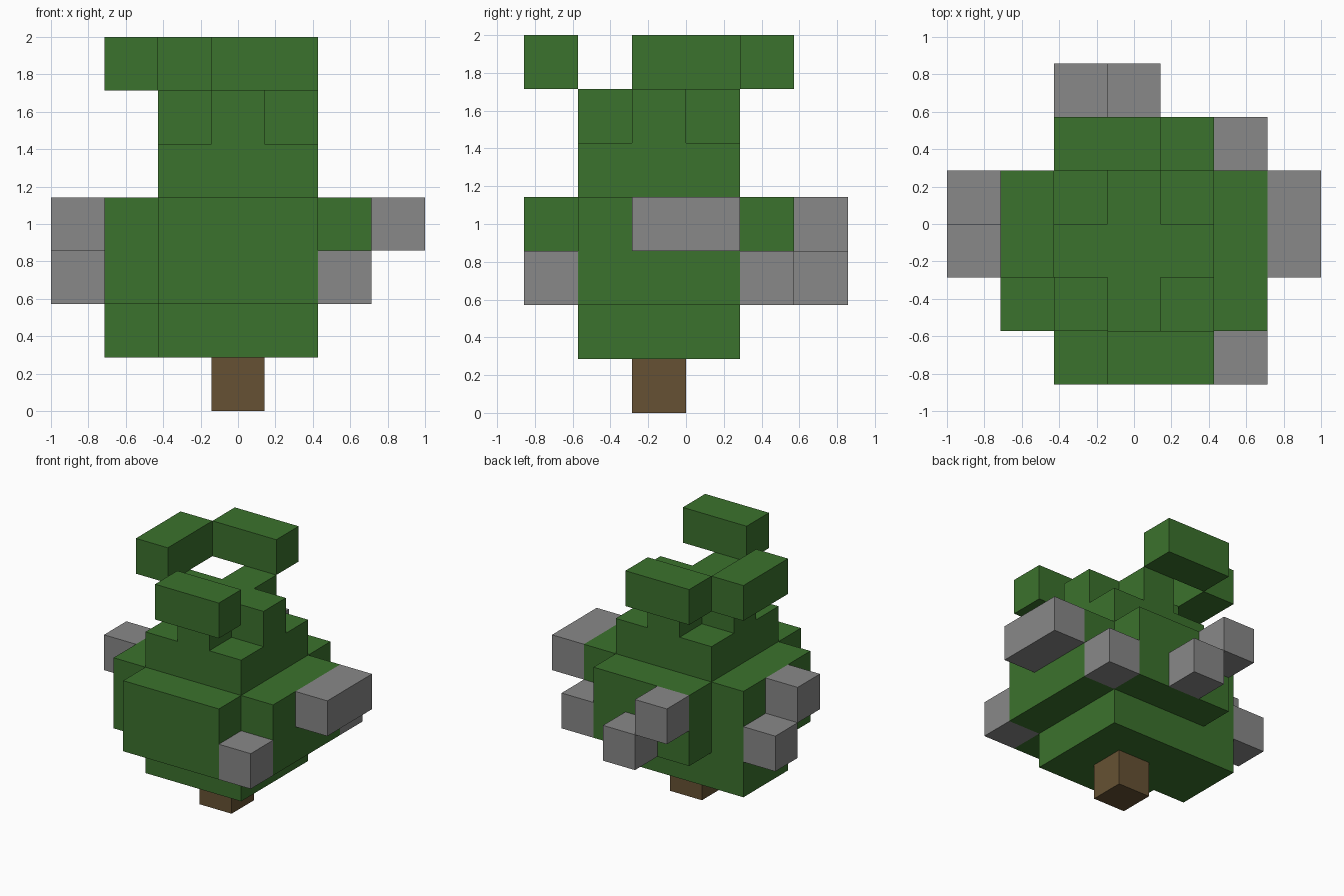
import bpy, bmesh
from itertools import product
from mathutils import Vector

if "Cube" in bpy.data.objects:
    bpy.data.objects.remove(bpy.data.objects["Cube"], do_unlink=True)

U = 2 / 7                                  # edge of one block
ORIGIN = Vector((-3.5, -3, 0)) * U         # corner of the block grid


def material(name, rgb):
    m = bpy.data.materials.new(name)
    m.use_nodes = True
    color = (*rgb, 1)
    m.diffuse_color = color
    m.node_tree.nodes["Principled BSDF"].inputs["Base Color"].default_value = color
    return m


green = material("leaf green", (0.044, 0.168, 0.026))
brown = material("bark brown", (0.133, 0.083, 0.033))
grey = material("ornament grey", (0.246, 0.246, 0.246))


def box_cells(start, size):
    """All grid cells inside a box given by its first cell and size."""
    return set(product(*(range(s, s + n) for s, n in zip(start, size))))


def build(name, mat, *boxes):
    """Join boxes on the grid into one outer shell without inner walls."""
    cells = set().union(*(box_cells(*b) for b in boxes))
    bm = bmesh.new()
    for cell in cells:
        for axis, side in product(range(3), (0, 1)):
            neighbour = list(cell)
            neighbour[axis] += 2 * side - 1
            if tuple(neighbour) in cells:
                continue
            a, b, n = Vector(), Vector(), Vector()
            n[axis] = side
            a[(axis + 1) % 3] = b[(axis + 2) % 3] = 1
            base = Vector(cell) + n
            ring = [base, base + a, base + a + b, base + b]
            if not side:
                ring.reverse()
            bm.faces.new([bm.verts.new(ORIGIN + p * U) for p in ring])
    bmesh.ops.remove_doubles(bm, verts=bm.verts, dist=0.001)
    bmesh.ops.dissolve_limit(bm, angle_limit=0.02, verts=bm.verts, edges=bm.edges)
    mesh = bpy.data.meshes.new(name)
    bm.to_mesh(mesh)
    bm.free()
    mesh.materials.append(mat)
    obj = bpy.data.objects.new(name, mesh)
    bpy.context.collection.objects.link(obj)


# Trunk
build("trunk", brown, ((3, 2, 0), (1, 1, 1)))

# Crown: lower tier, wide cross-shaped tier, upper tier and small cross on top
build("crown", green,
      ((2, 1, 1), (3, 3, 1)), ((1, 2, 1), (1, 2, 1)),
      ((1, 1, 2), (5, 3, 2)), ((2, 0, 2), (3, 5, 2)),
      ((2, 1, 4), (3, 3, 1)),
      ((2, 2, 5), (3, 1, 1)), ((3, 1, 5), (1, 3, 1)))

# Loose branches around the tip
build("front_top_branch", green, ((3, 0, 6), (2, 1, 1)))
build("right_top_branch", green, ((1, 2, 6), (1, 2, 1)))
build("back_top_branch", green, ((2, 4, 6), (2, 1, 1)))

# Grey ornaments on the wide tier
build("left_long_ornament", grey, ((6, 2, 3), (1, 2, 1)))
ornaments = {
    "front_left_ornament": (5, 0, 2),
    "back_left_ornament": (5, 4, 2),
    "back_low_ornament": (3, 5, 2),
    "back_high_ornament": (2, 5, 3),
    "right_high_ornament": (0, 2, 3),
    "right_low_ornament": (0, 3, 2),
}
for name, cell in ornaments.items():
    build(name, grey, (cell, (1, 1, 1)))
